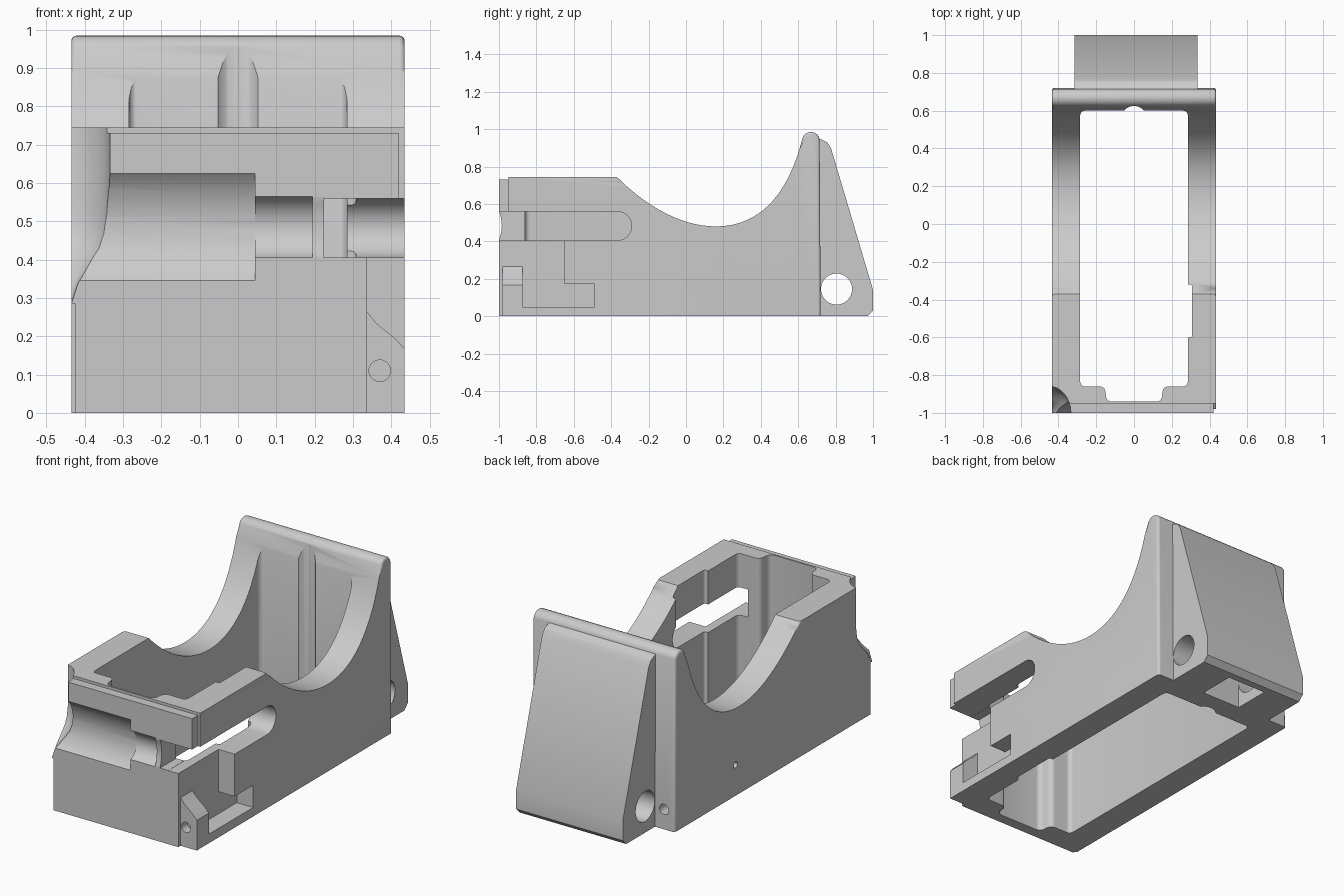
import bpy, bmesh, math
from mathutils import Vector
from mathutils.geometry import interpolate_bezier

if "Cube" in bpy.data.objects:
    bpy.data.objects.remove(bpy.data.objects["Cube"])

GREY = bpy.data.materials.new("plain grey")
GREY.use_nodes = True
GREY.diffuse_color = (0.6, 0.6, 0.6, 1)
GREY.node_tree.nodes["Principled BSDF"].inputs["Base Color"].default_value = (0.6, 0.6, 0.6, 1)


def place(axis, p, d):
    """Put a 2D profile point at depth d along the given axis."""
    return {"x": (d, p[0], p[1]), "y": (p[0], d, p[1]), "z": (p[0], p[1], d)}[axis]


def finish(bm, name):
    bmesh.ops.recalc_face_normals(bm, faces=bm.faces)
    mesh = bpy.data.meshes.new(name)
    bm.to_mesh(mesh)
    bm.free()
    obj = bpy.data.objects.new(name, mesh)
    bpy.context.collection.objects.link(obj)
    mesh.materials.append(GREY)
    return obj


def prism(name, axis, pts, a, b, radius=0, pick=None):
    """Extrude a profile; round its long edges, or the edges chosen by pick."""
    bm = bmesh.new()
    low = [bm.verts.new(place(axis, p, a)) for p in pts]
    high = [bm.verts.new(place(axis, p, b)) for p in pts]
    bm.faces.new(low)
    bm.faces.new(high)
    n = len(pts)
    for i in range(n):
        j = (i + 1) % n
        bm.faces.new((low[i], low[j], high[j], high[i]))
    if radius:
        i = "xyz".index(axis)
        along = lambda e: abs(e.verts[0].co[i] - e.verts[1].co[i]) > 1e-4
        edges = [e for e in bm.edges if (pick(e) if pick else along(e))]
        bmesh.ops.bevel(bm, geom=edges, offset=radius, segments=5,
                        profile=0.5, affect="EDGES", clamp_overlap=True)
    return finish(bm, name)


def box(name, x, y, z, radius=0):
    return prism(name, "z", [(x[0], y[0]), (x[1], y[0]), (x[1], y[1]), (x[0], y[1])],
                 z[0], z[1], radius)


def arc(c, r, start=0, end=360, n=32):
    return [(c[0] + r * math.cos(math.radians(start + (end - start) * i / n)),
             c[1] + r * math.sin(math.radians(start + (end - start) * i / n)))
            for i in range(n + (abs(end - start) < 360))]


def rod(name, axis, c, r, a, b):
    return prism(name, axis, arc(c, r, n=48), a, b)


def bezier(p0, h0, h1, p1, n=16):
    return [tuple(v)[:2] for v in interpolate_bezier(
        *[Vector((*p, 0)) for p in (p0, h0, h1, p1)], n)]


def carve(obj, cutters):
    """Subtract every cutter, keep the result and remove the cutters."""
    for c in cutters:
        c.hide_render = True
        m = obj.modifiers.new(c.name, "BOOLEAN")
        m.operation, m.solver, m.object = "DIFFERENCE", "EXACT", c
    bpy.context.view_layer.update()
    done = bpy.data.meshes.new_from_object(
        obj.evaluated_get(bpy.context.evaluated_depsgraph_get()))
    obj.modifiers.clear()
    obj.data = done
    for c in cutters:
        bpy.data.objects.remove(c)
    bpy.ops.object.select_all(action="DESELECT")
    obj.select_set(True)
    bpy.context.view_layer.objects.active = obj
    bpy.ops.object.shade_smooth_by_angle(angle=math.radians(28))


# Body: side profile with the scooped top and the tall rear wall
W = 0.435
scoop = bezier((-0.37, 0.745), (-0.23, 0.605), (-0.04, 0.48), (0.16, 0.48))
scoop += bezier((0.16, 0.48), (0.4, 0.48), (0.55, 0.66), (0.622, 0.95))[1:]
crest = arc((0.668, 0.937), 0.048, 155, 15, 8)
profile = [(-1, 0), (0.72, 0)] + crest[::-1] + scoop[-2::-1] + [(-1, 0.745)]


def rim_edge(e):
    a, b = (v.co for v in e.verts)
    if abs(a.x - b.x) > 1e-4:
        return False
    return min(a.y, b.y) > -0.38 and max(a.z, b.z) > 0.4


body = prism("body", "x", profile, -W, W, 0.04, rim_edge)

# Open well through the body, with a narrower bay at the front
half = [(0.145, -0.94), (0.155, -0.86), (0.285, -0.86), (0.285, 0.6)]
well = half + [(-x, y) for x, y in half[::-1]]
cuts = [
    prism("well", "z", well, -0.1, 1.2, 0.025),
    rod("rear_channel", "z", (0, 0.557), 0.068, -0.1, 1.2),
    box("side_relief", (0.2, 0.308), (-0.6, -0.32), (-0.1, 1.2), 0.012),
]

# Lowered front rail
cuts += [
    box("rail_step", (-0.6, 0.6), (-1.1, -0.95), (0.73, 0.9)),
    box("rail_end", (0.42, 0.6), (-1.1, -0.95), (0.5, 0.9)),
]


# Shallow round grooves across the front
def groove(name, z, h, depth, a, b):
    r = (h * h + depth * depth) / (2 * depth)
    return rod(name, "x", (-1 + depth - r, z), r, a, b)


cuts += [
    groove("wide_groove", 0.485, 0.14, 0.055, -0.5, 0.045),
    groove("narrow_groove", 0.485, 0.08, 0.055, 0.04, 0.195),
    groove("groove_end", 0.485, 0.078, 0.015, 0.19, 0.23),
]

# Long slot in the left wall, open at the front
slot = [(-1.1, 0.405), (-0.368, 0.405)] + arc((-0.368, 0.4825), 0.0775, -90, 90, 16)[1:]
cuts += [
    prism("side_slot", "x", slot + [(-1.1, 0.56)], 0.275, 0.6),
    box("slot_mouth", (0.225, 0.5), (-1.1, -0.855), (0.406, 0.559)),
]

# Lower left pocket, leaving a sloped lug at the front corner
pocket = [(-0.875, 0.05), (-0.49, 0.05), (-0.49, 0.172), (-0.65, 0.172),
          (-0.65, 0.42), (-0.875, 0.42)]
slope = [(0.336, 0.265), (0.36, 0.235), (0.415, 0.19), (0.436, 0.165), (0.6, 0.165),
         (0.6, 0.42), (0.336, 0.42)]
cuts += [
    prism("side_pocket", "x", pocket, 0.336, 0.6),
    prism("lug_slope", "y", slope, -1.1, -0.87),
    box("lug_front", (0.336, 0.6), (-1.1, -0.98), (-0.1, 0.3)),
    rod("lug_hole", "y", (0.37, 0.11), 0.028, -1.1, -0.93),
]

# Flared scoop at the right front corner, turned on an upright axis
flare = bmesh.new()
rings = []
for z, r in ((0.27, 0.012), (0.34, 0.035), (0.39, 0.07), (0.43, 0.098), (0.47, 0.112),
             (0.52, 0.118), (0.9, 0.118)):
    rings.append([flare.verts.new((x, y * 1.2 - 1, z)) for x, y in arc((-0.452, 0), r)])
flare.faces.new(rings[0])
flare.faces.new(rings[-1])
for lo, hi in zip(rings, rings[1:]):
    for i in range(len(lo)):
        j = (i + 1) % len(lo)
        flare.faces.new((lo[i], lo[j], hi[j], hi[i]))
cuts.append(finish(flare, "corner_scoop"))

# Small pin holes
cuts += [
    rod("rear_pin_hole", "y", (-0.37, 0.11), 0.028, 0.64, 0.8),
    rod("side_pin_hole", "x", (0.19, 0.17), 0.016, -0.6, -0.38),
    box("front_edge_relief", (-0.6, -0.425), (-1.1, -0.985), (-0.1, 0.285)),
]
carve(body, cuts)

# Rear wedge with a cross hole and a pocket between its two lugs
wedge = prism("rear_wedge", "x", [(0.69, 0), (0.97, 0), (1, 0.03), (1, 0.14),
              (0.775, 0.9), (0.755, 0.93), (0.69, 0.96)], -0.315, 0.335)
carve(wedge, [
    rod("cross_hole", "x", (0.805, 0.145), 0.083, -0.6, 0.6),
    box("lug_gap", (-0.11, 0.13), (0.722, 0.93), (-0.1, 0.28)),
])
